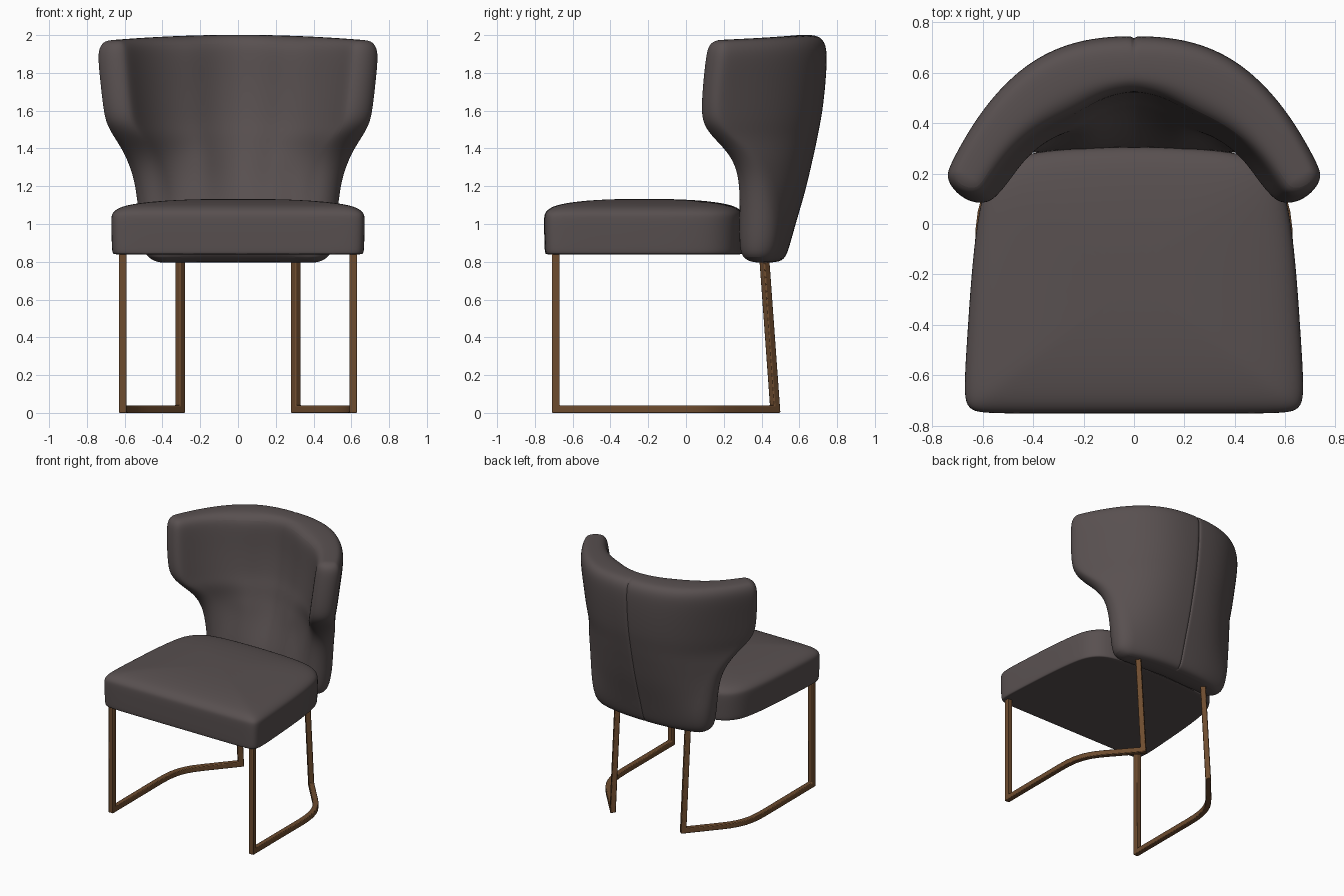
import bpy, bmesh, math
from mathutils import Vector

cube = bpy.data.objects.get("Cube")
if cube:
    bpy.data.objects.remove(cube, do_unlink=True)


def material(name, rgb):
    m = bpy.data.materials.new(name)
    m.use_nodes = True
    m.diffuse_color = (*rgb, 1)
    bsdf = m.node_tree.nodes["Principled BSDF"]
    bsdf.inputs["Base Color"].default_value = (*rgb, 1)
    bsdf.inputs["Roughness"].default_value = 0.7
    return m


FABRIC = material("dark taupe upholstery", (0.098, 0.08, 0.08))
METAL = material("bronze metal", (0.155, 0.072, 0.028))


def add_rings(bm, rings):
    """Join closed rings of points with quads; return the vertex rings."""
    loops = [[bm.verts.new(p) for p in ring] for ring in rings]
    for a, b in zip(loops, loops[1:]):
        n = len(a)
        for i in range(n):
            j = (i + 1) % n
            bm.faces.new((a[i], a[j], b[j], b[i]))
    return loops


def finish(bm, name, mat, angle=35):
    bmesh.ops.recalc_face_normals(bm, faces=bm.faces)
    mesh = bpy.data.meshes.new(name)
    bm.to_mesh(mesh)
    bm.free()
    ob = bpy.data.objects.new(name, mesh)
    bpy.context.collection.objects.link(ob)
    mesh.materials.append(mat)
    bpy.ops.object.select_all(action='DESELECT')
    ob.select_set(True)
    bpy.context.view_layer.objects.active = ob
    bpy.ops.object.shade_smooth_by_angle(angle=math.radians(angle))
    return ob


def subdivide(ob):
    mod = ob.modifiers.new("smooth", 'SUBSURF')
    mod.levels = mod.render_levels = 2


# Wraparound backrest: crescent slices fitted to the silhouette at each height
HALF = [0.015, 0.05, 0.15, 0.27, 0.39, 0.5, 0.6, 0.7, 0.79, 0.87, 0.94, 1.0]
STEPS = [-t for t in reversed(HALF)] + [0.0] + HALF
CAP = 5
BEND = 2.8


def crescent(z, width, front, back, h):
    cx, cy, mid = width - 0.8 * h, front + 0.8 * h, back - h
    # Wing ends are blunt at the top and rounder near the seat
    blunt = 0.7 if z > 1.45 else 0.95
    # Extra padding where the wings meet the back
    padding = 0.5 * min(1, max(0, mid - cy) / 0.2)
    outer, inner = [], []
    for t in STEPS:
        c = Vector((cx * t, cy + (mid - cy) * (1 - abs(t) ** BEND)))
        slope = -BEND * (mid - cy) / cx * abs(t) ** (BEND - 1)
        tan = Vector((1, slope if t > 0 else -slope)).normalized()
        nor = Vector((-tan.y, tan.x))
        r = h * (1 - 0.18 * t * t)
        groove = 0.012 if t == 0 else 0
        outer.append(c + nor * (r - groove))
        inner.append(c - nor * r * (1 + padding * math.sin(math.pi * abs(t)) ** 2))
        if abs(t) == 1:
            angles = [math.pi * (k + 1) / (CAP + 1) for k in range(CAP)]
            cap = [c + nor * r * math.cos(a) + tan * t * blunt * r * math.sin(a)
                   for a in angles]
            if t > 0:
                right_cap = cap
            else:
                left_cap = cap[::-1]
    ring = outer + right_cap + inner[::-1] + left_cap
    sx = width / max(p.x for p in ring)
    lo, hi = min(p.y for p in ring), max(p.y for p in ring)
    drop = 0.03 * min(1, max(0, (z - 1.7) / 0.25))
    return [Vector((p.x * sx, front + (p.y - lo) * (back - front) / (hi - lo),
                    z - drop * (p.x / width) ** 2)) for p in ring]


# height, half width, front edge, back edge, half thickness
SLICES = [
    (0.795, 0.42, 0.35, 0.49, 0.06), (0.82, 0.48, 0.30, 0.525, 0.10),
    (0.87, 0.505, 0.28, 0.545, 0.13), (1.0, 0.525, 0.28, 0.58, 0.14),
    (1.15, 0.54, 0.28, 0.625, 0.13), (1.25, 0.555, 0.275, 0.65, 0.12),
    (1.33, 0.585, 0.25, 0.668, 0.115), (1.40, 0.62, 0.20, 0.684, 0.113),
    (1.47, 0.665, 0.13, 0.698, 0.11), (1.53, 0.698, 0.09, 0.71, 0.108),
    (1.60, 0.714, 0.078, 0.723, 0.108), (1.75, 0.73, 0.088, 0.74, 0.108),
    (1.90, 0.744, 0.103, 0.748, 0.11), (1.96, 0.737, 0.115, 0.736, 0.1),
    (1.99, 0.717, 0.14, 0.71, 0.075), (2.002, 0.69, 0.18, 0.67, 0.042),
]
bm = bmesh.new()
loops = add_rings(bm, [crescent(*s) for s in SLICES])
n = len(STEPS)
for ring in (loops[0], loops[-1]):
    outer, inner = ring[:n], ring[n + CAP:2 * n + CAP][::-1]
    for i in range(n - 1):
        bm.faces.new((outer[i], outer[i + 1], inner[i + 1], inner[i]))
    bm.faces.new(ring[n - 1:n + CAP + 1])
    bm.faces.new(ring[2 * n + CAP - 1:] + [ring[0]])
subdivide(finish(bm, "backrest", FABRIC))

# Seat cushion: tapered outline with a rounded rear and crowned top
SIDE = [(0.3, -0.752), (0.55, -0.752), (0.64, -0.746), (0.67, -0.712),
        (0.674, -0.63), (0.659, -0.4), (0.642, -0.15), (0.614, 0.07),
        (0.583, 0.17), (0.51, 0.255), (0.38, 0.29), (0.2, 0.302)]
OUTLINE = ([(0, -0.752)] + SIDE + [(0, 0.308)]
           + [(-x, y) for x, y in reversed(SIDE)])
LEVELS = [(0.965, 0.838), (0.983, 0.84), (0.991, 0.853), (0.994, 0.88),
          (0.998, 0.96), (1.0, 1.035), (0.99, 1.06), (0.94, 1.087),
          (0.83, 1.107), (0.6, 1.124), (0.3, 1.132)]
CENTRE_Y = -0.22
bm = bmesh.new()
loops = add_rings(bm, [[(x * s, CENTRE_Y + (y - CENTRE_Y) * s, z)
                        for x, y in OUTLINE] for s, z in LEVELS])
bm.faces.new(loops[0])
top = bm.verts.new((0, CENTRE_Y, 1.133))
for i, v in enumerate(loops[-1]):
    bm.faces.new((v, loops[-1][(i + 1) % len(OUTLINE)], top))
subdivide(finish(bm, "seat_cushion", FABRIC, 60))

# Sled legs: a square tube mitred along one continuous path per side
RUNNER = [(0.61, -0.69), (0.611, -0.1), (0.608, -0.02), (0.6, 0.045),
          (0.584, 0.105), (0.56, 0.16), (0.528, 0.21), (0.49, 0.258),
          (0.44, 0.316), (0.306, 0.472)]
TUBE = 0.02
for side, name in ((1, "left_leg_frame"), (-1, "right_leg_frame")):
    path = [(0.61, -0.69, 0.86)] + [(x, y, TUBE) for x, y in RUNNER]
    path.append((0.306, 0.41, 0.88))
    path = [Vector((side * x, y, z)) for x, y, z in path]
    dirs = [(b - a).normalized() for a, b in zip(path, path[1:])]
    ring = [path[0] + Vector((a * TUBE, b * TUBE, 0))
            for a, b in ((1, 1), (-1, 1), (-1, -1), (1, -1))]
    rings = [ring]
    for i, d in enumerate(dirs):
        plane = d + dirs[min(i + 1, len(dirs) - 1)]
        ring = [p + d * ((path[i + 1] - p).dot(plane) / d.dot(plane))
                for p in ring]
        rings.append(ring)
    bm = bmesh.new()
    loops = add_rings(bm, rings)
    bm.faces.new(loops[0])
    bm.faces.new(loops[-1])
    frame = finish(bm, name, METAL)
    # Softened tube edges
    bevel = frame.modifiers.new("soft edges", 'BEVEL')
    bevel.width = 0.005
    bevel.segments = 2
    bevel.limit_method = 'ANGLE'
